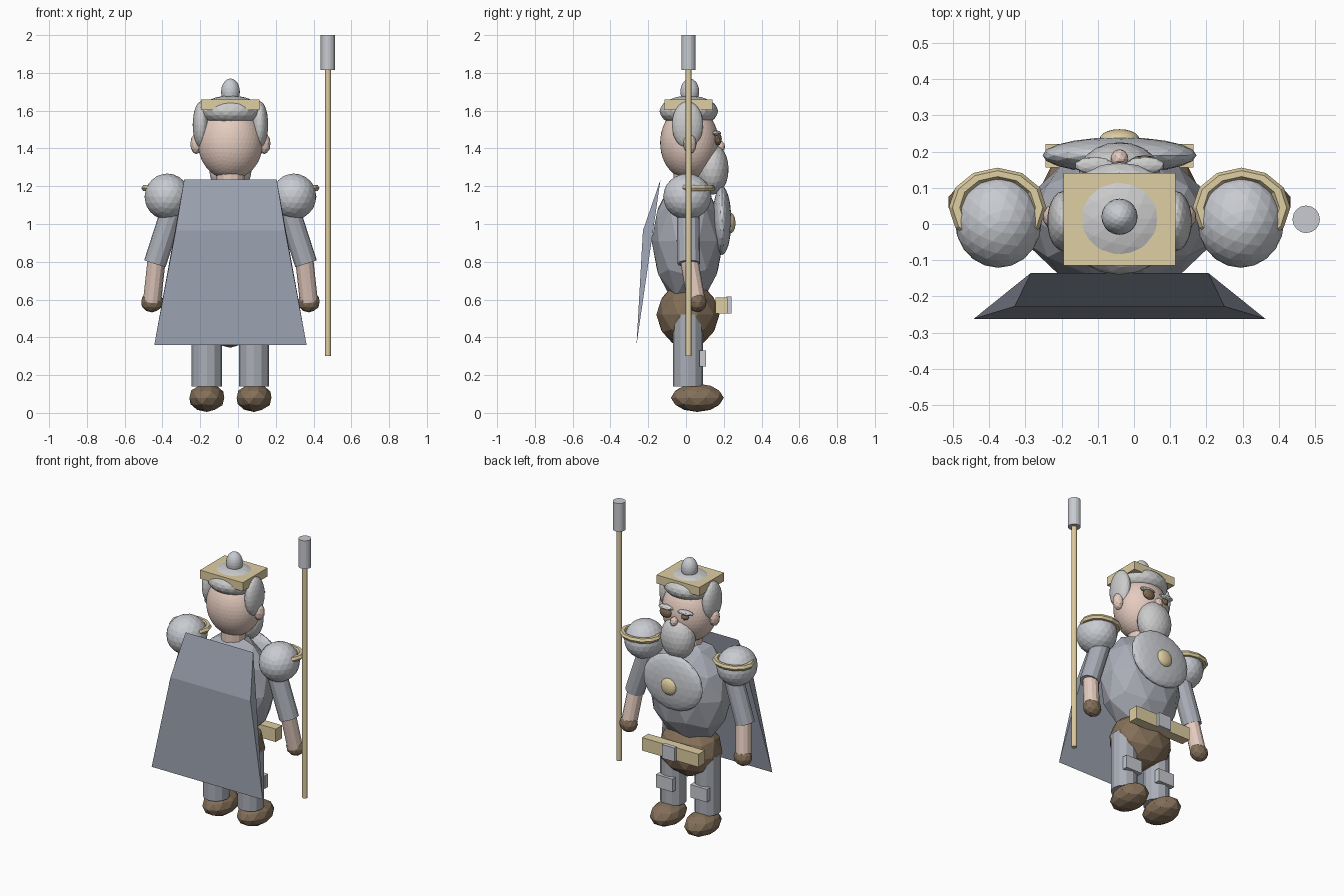
import bpy, bmesh
from mathutils import Vector

if "Cube" in bpy.data.objects:
    bpy.data.objects.remove(bpy.data.objects["Cube"])

CX = -0.04  # body centre line


def mat(name, r, g, b):
    m = bpy.data.materials.new(name)
    m.diffuse_color = (r, g, b, 1)
    m.use_nodes = True
    m.node_tree.nodes["Principled BSDF"].inputs["Base Color"].default_value = m.diffuse_color
    return m


SKIN = mat("skin", 0.78, 0.60, 0.52)
WHITE = mat("white_hair", 0.82, 0.83, 0.80)
GOLD = mat("gold", 0.74, 0.62, 0.36)
BROWN = mat("brown_leather", 0.23, 0.16, 0.10)
CLOTH = mat("slate_cloth", 0.40, 0.42, 0.47)
CAPE = mat("cape_cloth", 0.32, 0.35, 0.42)
STEEL = mat("steel", 0.58, 0.60, 0.64)


def finish(name, m):
    o = bpy.context.object
    o.name = name
    if m:
        o.data.materials.append(m)
    return o


def ball(name, loc, r, m, sub=3):
    bpy.ops.mesh.primitive_ico_sphere_add(subdivisions=sub, radius=1, location=loc)
    o = finish(name, m)
    o.scale = r
    return o


def box(name, loc, size, m):
    bpy.ops.mesh.primitive_cube_add(size=1, location=loc)
    o = finish(name, m)
    o.scale = size
    return o


def rod(name, a, b, r, m, sides=12):
    a, b = Vector(a), Vector(b)
    d = b - a
    bpy.ops.mesh.primitive_cylinder_add(vertices=sides, radius=r, depth=d.length, location=(a + b) / 2)
    o = finish(name, m)
    o.rotation_mode = 'QUATERNION'
    o.rotation_quaternion = Vector((0, 0, 1)).rotation_difference(d)
    return o


# Paired limbs and armour
for side, s in (("left", -1), ("right", 1)):
    def X(d):
        return CX + s * d
    ball(side + "_boot", (X(0.125), 0.06, 0.08), (0.097, 0.14, 0.075), BROWN, 2)
    rod(side + "_leg", (X(0.125), 0.01, 0.14), (X(0.125), 0.01, 0.52), 0.08, CLOTH)
    box(side + "_knee_plate", (X(0.125), 0.088, 0.288), (0.12, 0.034, 0.085), STEEL)
    rod(side + "_upper_arm", (X(0.30), 0.01, 1.10), (X(0.40), 0.015, 0.79), 0.06, CLOTH)
    rod(side + "_forearm", (X(0.39), 0.015, 0.82), (X(0.415), 0.055, 0.59), 0.048, SKIN)
    ball(side + "_glove", (X(0.415), 0.06, 0.587), (0.06, 0.05, 0.055), BROWN, 2)
    ball(side + "_shoulder_guard", (X(0.335), 0.007, 1.145), (0.12, 0.128, 0.122), STEEL, 3)
    bpy.ops.mesh.primitive_torus_add(major_segments=12, minor_segments=6, major_radius=0.115,
                                     minor_radius=0.02, location=(X(0.337), 0.045, 1.19))
    finish(side + "_shoulder_trim", GOLD).scale = (1, 0.82, 0.9)
    ball(side + "_ear", (X(0.18), 0.02, 1.425), (0.033, 0.035, 0.055), SKIN, 2)
    ball(side + "_side_hair", (X(0.155), 0.008, 1.525), (0.045, 0.083, 0.125), WHITE, 3)
    ball(side + "_eyebrow", (X(0.07), 0.162, 1.48), (0.055, 0.024, 0.015), WHITE, 2)

# Trunk
ball("hips", (CX, 0.01, 0.52), (0.205, 0.167, 0.175), BROWN, 2)
ball("torso", (CX, 0.008, 0.91), (0.275, 0.19, 0.34), CLOTH, 2)
box("belt", (CX, 0.188, 0.568), (0.41, 0.065, 0.085), GOLD)
box("belt_buckle", (CX, 0.227, 0.57), (0.09, 0.026, 0.09), STEEL)
ball("chest_plate", (CX, 0.19, 1.018), (0.213, 0.05, 0.182), STEEL, 3)
ball("chest_boss", (CX, 0.235, 1.005), (0.055, 0.027, 0.055), GOLD, 3)

# Head and face
rod("neck", (CX, 0.01, 1.15), (CX, 0.01, 1.28), 0.075, SKIN)
ball("head", (CX, 0.018, 1.43), (0.172, 0.155, 0.195), SKIN, 4)
ball("hair_cap", (CX, 0.015, 1.597), (0.165, 0.155, 0.083), WHITE, 3)
ball("beard", (CX, 0.14, 1.29), (0.113, 0.086, 0.135), WHITE, 3)
ball("nose", (CX, 0.18, 1.41), (0.025, 0.027, 0.032), SKIN, 2)
ball("eye", (CX - 0.065, 0.16, 1.45), (0.025, 0.018, 0.02), BROWN, 2)
ball("eye_patch", (0.028, 0.17, 1.45), (0.043, 0.02, 0.035), BROWN, 2)

# Crown
box("crown_band", (CX, 0.013, 1.632), (0.31, 0.256, 0.056), GOLD)
ball("crown_knob", (CX, 0.02, 1.70), (0.05, 0.05, 0.07), STEEL, 3)

# Cape: wedge bent outward across three rows, flat on the inside
rows = ((0.245, -0.135, 1.235), (0.29, -0.228, 0.965), (0.403, -0.262, 0.36))
bm = bmesh.new()
L = [bm.verts.new((CX - w, y, z)) for w, y, z in rows]
R = [bm.verts.new((CX + w, y, z)) for w, y, z in rows]
for f in ((L[0], L[1], R[1], R[0]), (L[1], L[2], R[2], R[1]), (L[2], L[0], R[0], R[2]), L, R):
    bm.faces.new(f)
bmesh.ops.recalc_face_normals(bm, faces=bm.faces)
me = bpy.data.meshes.new("cape")
bm.to_mesh(me)
bm.free()
me.materials.append(CAPE)
bpy.context.collection.objects.link(bpy.data.objects.new("cape", me))

# Staff
rod("staff_shaft", (0.476, 0.013, 0.30), (0.476, 0.013, 1.83), 0.016, GOLD)
rod("staff_head", (0.476, 0.013, 1.815), (0.476, 0.013, 2.0), 0.038, STEEL, 16)
